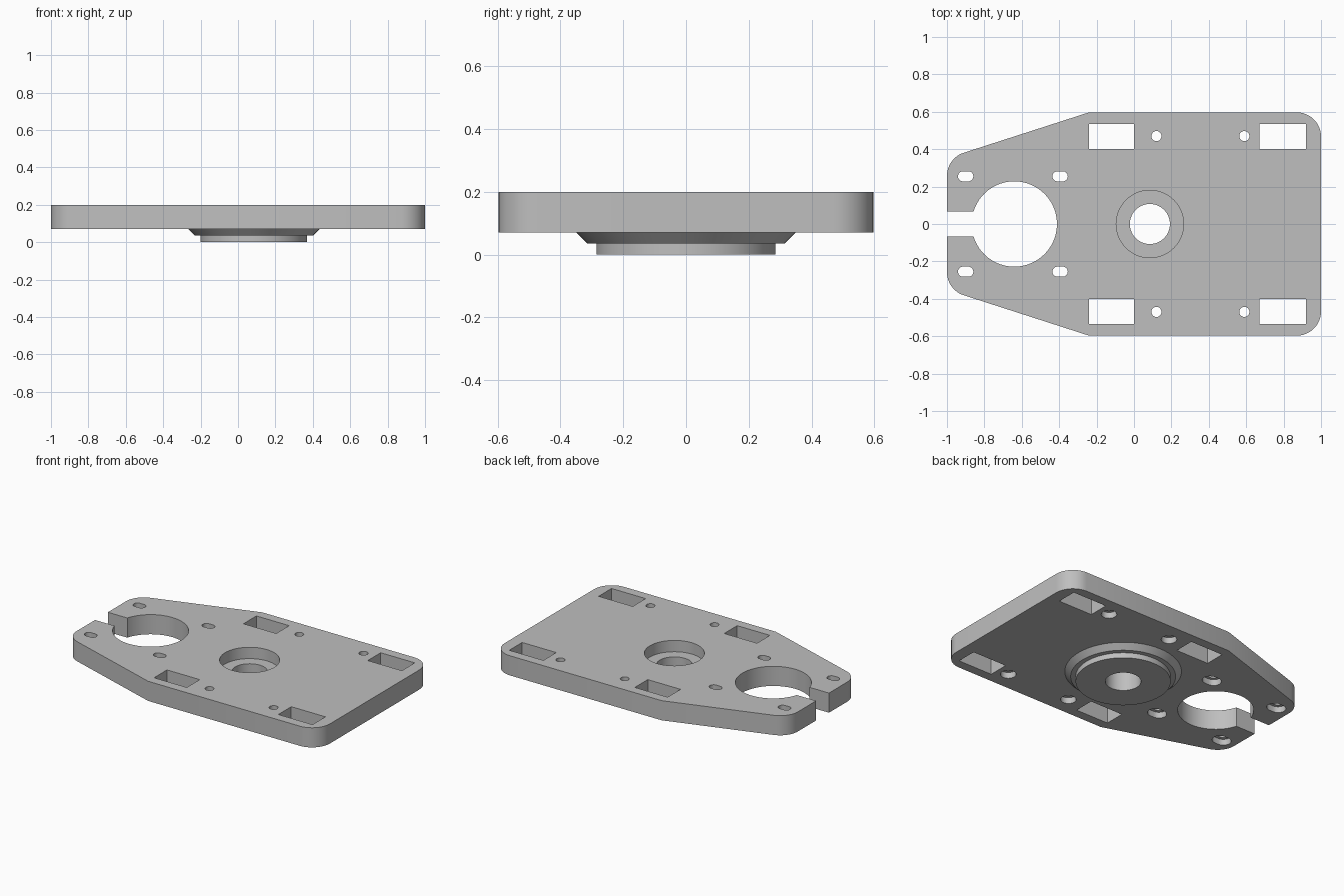
import bpy
import bmesh
from math import pi, sin, cos
from mathutils import Vector

if "Cube" in bpy.data.objects:
    bpy.data.objects.remove(bpy.data.objects["Cube"], do_unlink=True)

BOTTOM, TOP = 0.07, 0.2
BORE_X = 0.085

steel = bpy.data.materials.new("plain_grey")
steel.use_nodes = True
GREY = (0.52, 0.52, 0.52, 1)
steel.diffuse_color = GREY
steel.node_tree.nodes["Principled BSDF"].inputs["Base Color"].default_value = GREY


def prism(name, points, z0, z1):
    """Extrude a closed outline from z0 to z1."""
    bm = bmesh.new()
    face = bm.faces.new([bm.verts.new((p[0], p[1], z0)) for p in points])
    new = bmesh.ops.extrude_face_region(bm, geom=[face])["geom"]
    verts = [v for v in new if isinstance(v, bmesh.types.BMVert)]
    bmesh.ops.translate(bm, verts=verts, vec=(0, 0, z1 - z0))
    return finish(name, bm)


def finish(name, bm):
    bmesh.ops.recalc_face_normals(bm, faces=bm.faces)
    mesh = bpy.data.meshes.new(name)
    bm.to_mesh(mesh)
    bm.free()
    mesh.materials.append(steel)
    obj = bpy.data.objects.new(name, mesh)
    bpy.context.collection.objects.link(obj)
    return obj


def lathe(name, profile, x, steps=96):
    """Spin a radius and height profile about a vertical axis at x."""
    bm = bmesh.new()
    rings = [[bm.verts.new((x + r * cos(2 * pi * i / steps), r * sin(2 * pi * i / steps), z))
              for i in range(steps)] for r, z in profile]
    for a, b in zip(rings, rings[1:]):
        for i in range(steps):
            j = (i + 1) % steps
            bm.faces.new((a[i], a[j], b[j], b[i]))
    bm.faces.new(rings[0])
    bm.faces.new(rings[-1])
    return finish(name, bm)


def stadium(x, y, r, half=0.0, steps=16):
    """Slot outline along x; a circle when half is zero."""
    pts = []
    for side, start in ((1, -pi / 2), (-1, pi / 2)):
        for i in range(steps + (half > 0)):
            a = start + pi * i / steps
            pts.append((x + side * half + r * cos(a), y + r * sin(a)))
    return pts


def rect(x0, x1, y0, y1):
    return [(x0, y0), (x1, y0), (x1, y1), (x0, y1)]


def rounded(corners, steps=12):
    """Outline with a fillet radius given for each corner."""
    pts = []
    for i, (x, y, r) in enumerate(corners):
        p = Vector((x, y))
        if not r:
            pts.append(p)
            continue
        u = (Vector(corners[i - 1][:2]) - p).normalized()
        v = (Vector(corners[(i + 1) % len(corners)][:2]) - p).normalized()
        half = u.angle(v) / 2
        centre = p + (u + v).normalized() * r / sin(half)
        reach = r * cos(half) / sin(half)
        a, b = p + u * reach - centre, p + v * reach - centre
        span = a.angle(b)
        for k in range(steps + 1):
            t = k / steps
            pts.append(centre + (a * sin((1 - t) * span) + b * sin(t * span)) / sin(span))
    return pts


def boolean(target, tool, operation="DIFFERENCE"):
    mod = target.modifiers.new(operation, "BOOLEAN")
    mod.operation, mod.solver, mod.object = operation, "EXACT", tool
    bpy.context.view_layer.objects.active = target
    bpy.ops.object.modifier_apply(modifier=mod.name)
    bpy.data.objects.remove(tool, do_unlink=True)


# Tapered plate with rounded corners
lower = [(-1, -0.352, 0.13), (-0.24, -0.597, 0), (1, -0.597, 0.13)]
upper = [(x, -y, r) for x, y, r in reversed(lower)]
plate = prism("mounting_plate", rounded(lower + upper), BOTTOM, TOP)

# Stepped boss under the plate
boss = lathe("boss", [(0.285, 0), (0.285, 0.035), (0.315, 0.035),
                      (0.35, BOTTOM), (0.35, 0.1)], BORE_X)
boolean(plate, boss, "UNION")

# Stepped bore through plate and boss
boolean(plate, lathe("bore_cutter", [(0.107, -0.1), (0.107, 0.125),
                                     (0.18, 0.125), (0.18, 0.3)], BORE_X))

# Clamp hole and its slit
boolean(plate, prism("clamp_cutter", stadium(-0.64, 0, 0.228, steps=48), 0, 0.3))
boolean(plate, prism("slit_cutter", rect(-1.1, -0.75, -0.067, 0.067), 0, 0.3))

# Mirrored windows, screw holes and slots, recessed from below
for side in (-1, 1):
    for x0, x1 in ((-0.24, 0.0), (0.67, 0.92)):
        ya, yb = sorted((side * 0.4, side * 0.535))
        boolean(plate, prism("window_cutter", rect(x0, x1, ya, yb), 0, 0.3))
    for x, y, half in ((0.12, 0.47, 0), (0.59, 0.47, 0),
                       (-0.9, 0.255, 0.014), (-0.395, 0.255, 0.014)):
        boolean(plate, prism("hole_cutter", stadium(x, side * y, 0.027, half), 0, 0.3))
        boolean(plate, prism("recess_cutter", stadium(x, side * y, 0.047, half), 0, 0.11))

bpy.ops.object.select_all(action="DESELECT")
plate.select_set(True)
bpy.context.view_layer.objects.active = plate
bpy.ops.object.shade_smooth_by_angle(angle=pi / 6)
